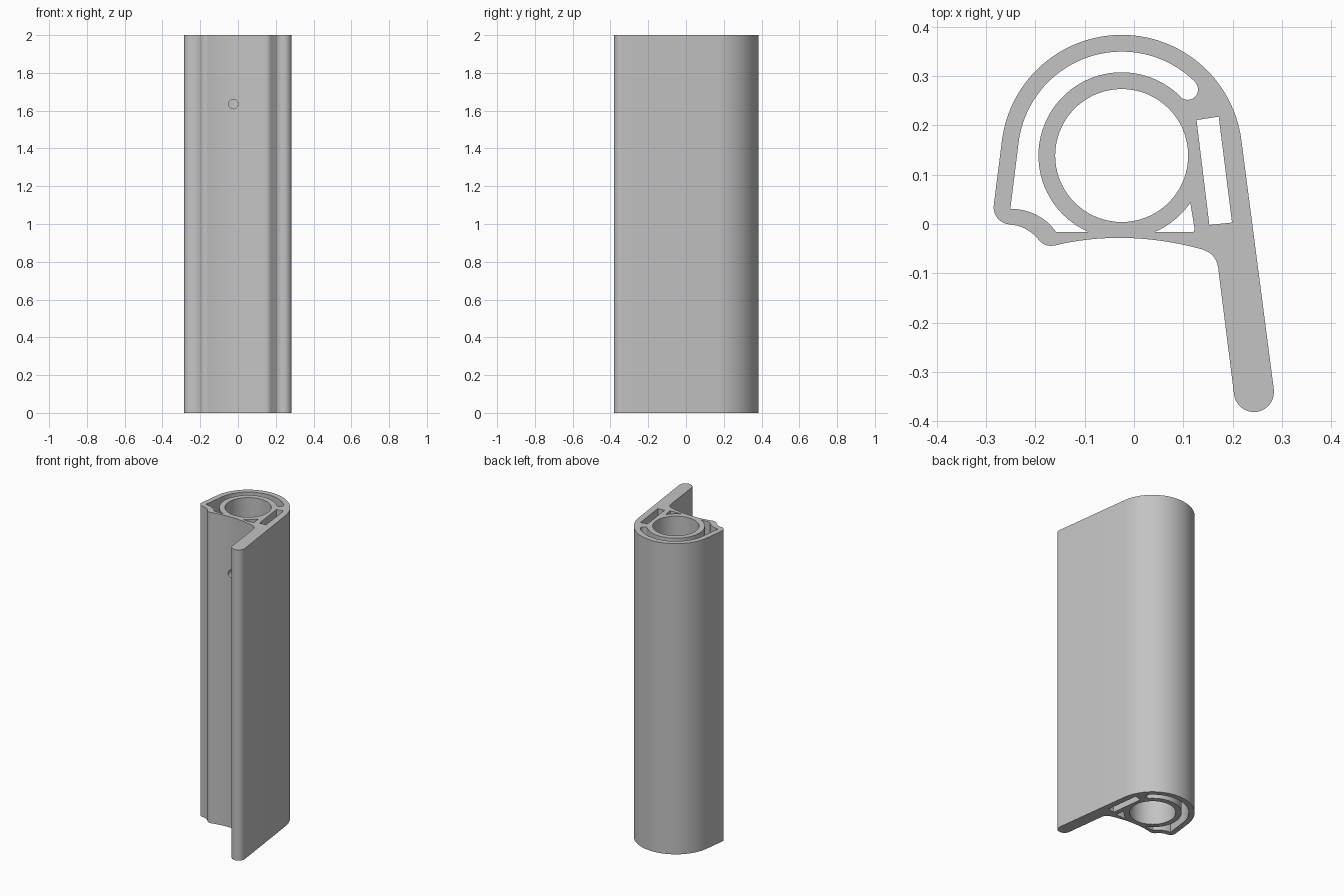
import bpy, bmesh
from math import cos, sin, radians

if "Cube" in bpy.data.objects:
    bpy.data.objects.remove(bpy.data.objects["Cube"])

CX, CY = -0.025, 0.139          # tube centre
HEIGHT = 2.0


def arc(x, y, r, a0, a1, n=16):
    """Points on a circle from angle a0 to a1 in degrees."""
    angles = [radians(a0 + (a1 - a0) * i / n) for i in range(n + 1)]
    return [(x + r * cos(a), y + r * sin(a)) for a in angles]


def bend(p, c, q, n=8):
    """Smooth bend from p to q, pulled toward the corner c."""
    ts = [i / n for i in range(n + 1)]
    return [tuple((1 - t) ** 2 * p[k] + 2 * t * (1 - t) * c[k] + t * t * q[k]
                  for k in (0, 1)) for t in ts]


# Outer outline: shell arch, left lip, bowed front wall, fin
outline = (
    arc(CX, CY, 0.245, 7.4, 172.6, 56)
    + arc(-0.25, 0.034, 0.035, 172.6, 265, 10)
    + bend((-0.245, -0.002), (-0.214, -0.006), (-0.191, -0.035))
    + bend((-0.186, -0.039), (-0.176, -0.047), (-0.158, -0.043), 6)
    + bend((-0.15, -0.041), (-0.012, -0.011), (0.137, -0.051), 20)
    + bend((0.144, -0.054), (0.167, -0.062), (0.171, -0.09))
    + arc(0.2435, -0.341, 0.0407, 187.4, 367.4, 20)
)

# Crescent gap between shell and tube, with a rounded end
crescent = (
    arc(CX, CY, 0.211, 45, 172.6, 44)
    + bend((-0.251, 0.031), (-0.192, 0.03), (-0.158, -0.016))
    + arc(CX, CY, 0.169, 246.5, 45, 60)
    + arc(0.109, 0.273, 0.021, 225, 395, 12)
)

bore = arc(CX, CY, 0.135, 0, 355, 71)
slot = [(0.127, 0.211), (0.172, 0.218), (0.199, 0.003), (0.153, -0.002)]
corner_gap = arc(CX, CY, 0.169, -66.5, -34.5, 12) + [(0.123, -0.01), (0.121, -0.016)]

# Extruded section
curve = bpy.data.curves.new("extruded_profile", "CURVE")
curve.dimensions = "2D"
curve.fill_mode = "BOTH"
curve.extrude = HEIGHT / 2
for loop in (outline, crescent, bore, slot, corner_gap):
    spline = curve.splines.new("POLY")
    spline.points.add(len(loop) - 1)
    for point, (x, y) in zip(spline.points, loop):
        point.co = (x, y, 0, 1)
    spline.use_cyclic_u = True

body = bpy.data.objects.new("extruded_profile", curve)
bpy.context.collection.objects.link(body)
bpy.ops.object.select_all(action="DESELECT")
body.select_set(True)
bpy.context.view_layer.objects.active = body
bpy.ops.object.convert(target="MESH")
body = bpy.context.object

# Weld caps to walls and stand the part on the ground
bm = bmesh.new()
bm.from_mesh(body.data)
bmesh.ops.remove_doubles(bm, verts=bm.verts, dist=0.0001)
bmesh.ops.translate(bm, verts=bm.verts, vec=(0, 0, HEIGHT / 2))
bmesh.ops.recalc_face_normals(bm, faces=bm.faces)
bm.to_mesh(body.data)
bm.free()

# Small hole drilled through the front wall into the bore
bpy.ops.mesh.primitive_cylinder_add(vertices=32, radius=0.025, depth=0.2,
                                    location=(CX, 0, 1.635),
                                    rotation=(radians(90), 0, 0))
drill = bpy.context.object
drill.name = "drill_cutter"
drill.hide_render = True
cut = body.modifiers.new("drilled_hole", "BOOLEAN")
cut.operation = "DIFFERENCE"
cut.solver = "EXACT"
cut.object = drill
bpy.ops.object.select_all(action="DESELECT")
body.select_set(True)
bpy.context.view_layer.objects.active = body
bpy.ops.object.modifier_apply(modifier=cut.name)
bpy.data.objects.remove(drill)

# Single grey finish
grey = bpy.data.materials.new("plain_grey")
grey.use_nodes = True
colour = (0.55, 0.55, 0.55, 1)
grey.diffuse_color = colour
grey.node_tree.nodes["Principled BSDF"].inputs["Base Color"].default_value = colour
body.data.materials.clear()
body.data.materials.append(grey)
bpy.ops.object.shade_smooth_by_angle(angle=radians(30))
